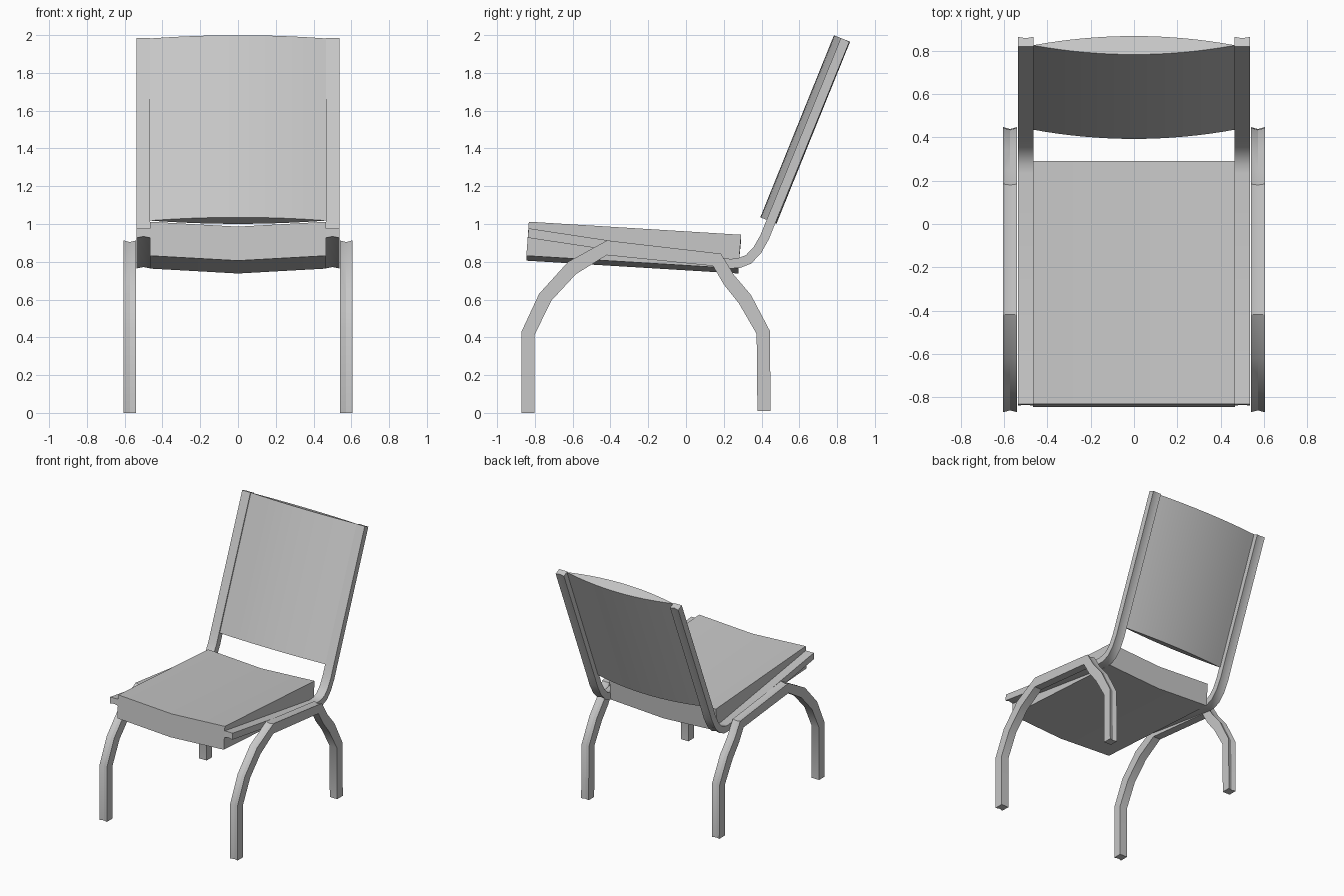
import bpy, bmesh, math
from mathutils import Vector

if "Cube" in bpy.data.objects:
    bpy.data.objects.remove(bpy.data.objects["Cube"], do_unlink=True)

grey = bpy.data.materials.new("light_grey")
grey.use_nodes = True
grey.diffuse_color = (0.57, 0.57, 0.57, 1)
grey.node_tree.nodes["Principled BSDF"].inputs["Base Color"].default_value = (0.57, 0.57, 0.57, 1)


def loft(name, rings, smooth_angle=30, mirror=False):
    """Join matching rings of points into a closed solid."""
    bm = bmesh.new()
    loops = [[bm.verts.new(p) for p in ring] for ring in rings]
    n = len(loops[0])
    for a, b in zip(loops, loops[1:]):
        for i in range(n):
            j = (i + 1) % n
            bm.faces.new((a[i], a[j], b[j], b[i]))
    bm.faces.new(loops[0])
    bm.faces.new(loops[-1])
    bmesh.ops.recalc_face_normals(bm, faces=bm.faces)
    mesh = bpy.data.meshes.new(name)
    bm.to_mesh(mesh)
    bm.free()
    mesh.materials.append(grey)
    obj = bpy.data.objects.new(name, mesh)
    bpy.context.collection.objects.link(obj)
    bpy.ops.object.select_all(action='DESELECT')
    obj.select_set(True)
    bpy.context.view_layer.objects.active = obj
    bpy.ops.object.shade_smooth_by_angle(angle=math.radians(smooth_angle))
    if mirror:
        obj.modifiers.new("Mirror", 'MIRROR')
    return obj


def grooved_bar(name, outer, inner, x0, x1, groove=0.009):
    """Bar bent in the side plane, with a shallow groove along its outer face."""
    rings = []
    for o, i in zip(outer, inner):
        o, i = Vector(o), Vector(i)
        g = o + (i - o).normalized() * groove
        rings.append([(x0, *i), (x1, *i), (x1, *o), ((x0 + x1) / 2, *g), (x0, *o)])
    return loft(name, rings, mirror=True)


# Arched legs, front foot over the side bar to the back foot (y, z)
leg_outer = [(-.87, 0), (-.87, .432), (-.778, .63), (-.624, .80), (-.418, .913),
             (.185, .843), (.254, .73), (.344, .624), (.444, .434), (.448, .01)]
leg_inner = [(-.802, 0), (-.802, .413), (-.712, .595), (-.582, .735), (-.42, .835),
             (.143, .778), (.20, .68), (.28, .58), (.374, .418), (.378, .01)]
grooved_bar("legs", leg_outer, leg_inner, .54, .605)

# Side rails that curve up into the back posts (y, z)
rail_outer = [(-.838, .927), (.235, .765), (.285, .767), (.344, .79), (.397, .845),
              (.44, .922), (.475, 1.01), (.865, 1.965)]
rail_inner = [(-.833, .977), (.235, .815), (.275, .819), (.317, .835), (.358, .878),
              (.395, .943), (.428, 1.025), (.82, 1.985)]
grooved_bar("rails", rail_outer, rail_inner, .465, .537, .007)

# Seat cushion, slightly sagging along the centre line
W, SAG = .467, .026
seat_rings = []
for top, bottom in (((-.832, 1.012), (-.845, .832)), ((.292, .943), (.277, .764))):
    ring = [(x, top[0], top[1] - SAG * (x == 0)) for x in (-W, 0, W)]
    ring += [(x, bottom[0], bottom[1] - SAG * (x == 0)) for x in (W, 0, -W)]
    seat_rings.append(ring)
loft("seat", seat_rings)

# Leaning backrest with a lens-shaped section, bulging front and back
STEPS, BULGE = 16, .046
up = Vector((0, .375, .927))
forward = Vector((0, -up.z, up.y))


def lens(centre):
    pts = []
    for side in (1, -1):
        for k in range(STEPS):
            t = side * (-1 + 2 * k / STEPS)
            pts.append(Vector((W * t, 0, 0)) + centre + forward * (side * BULGE * (1 - t * t)))
    return pts


loft("backrest", [lens(Vector((0, .436, 1.018))), lens(Vector((0, .826, 1.982)))])
